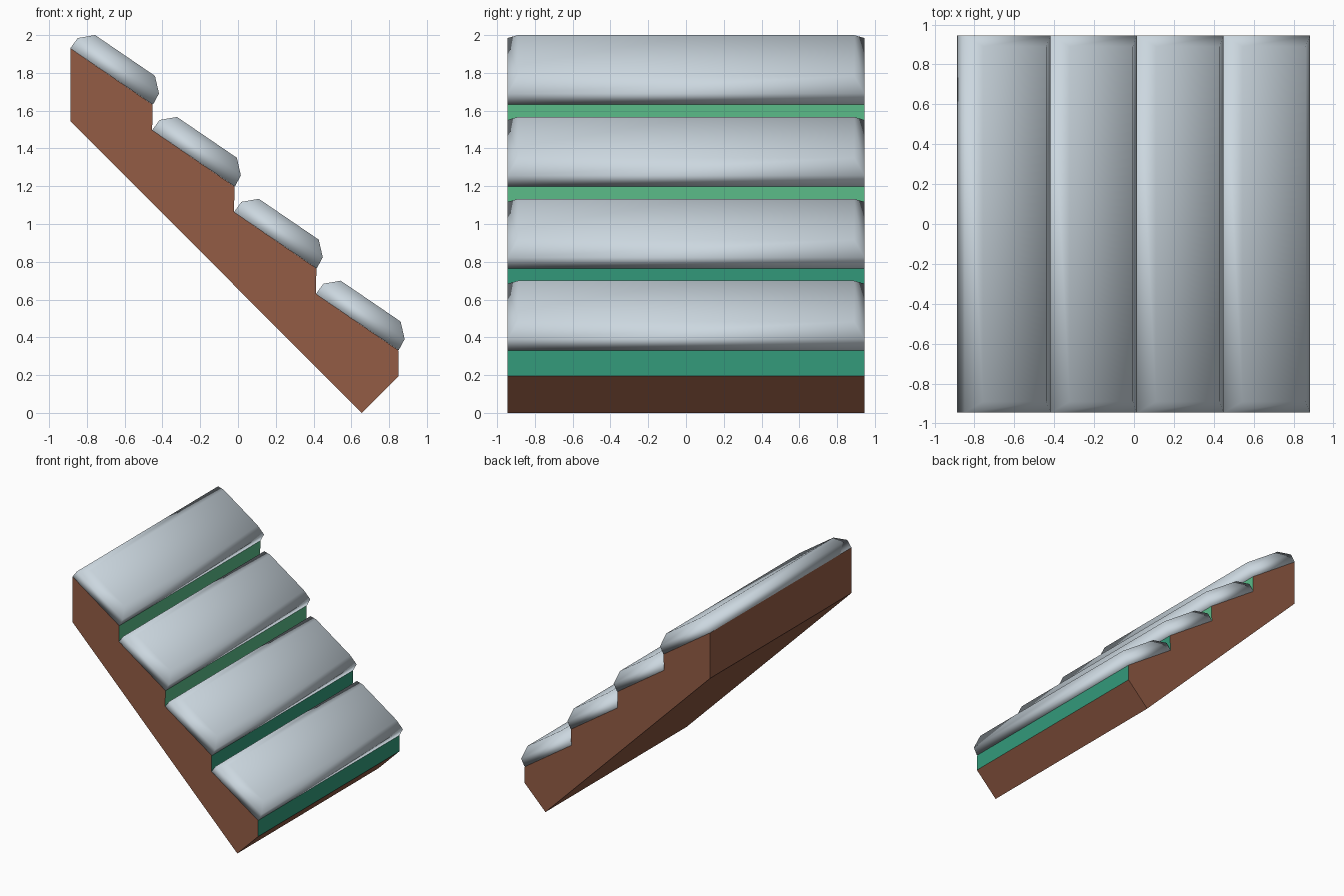
import bpy, bmesh
from mathutils import Vector

if "Cube" in bpy.data.objects:
    bpy.data.objects.remove(bpy.data.objects["Cube"])

HALF_W = 0.945      # half width along y
STEP = 0.4335       # each step moves this far right and down
COUNT = 4


def material(name, rgb):
    m = bpy.data.materials.new(name)
    m.diffuse_color = (*rgb, 1)
    m.use_nodes = True
    m.node_tree.nodes["Principled BSDF"].inputs["Base Color"].default_value = m.diffuse_color
    return m


brown = material("brown", (0.296, 0.107, 0.060))
light_green = material("light green", (0.105, 0.509, 0.254))
dark_green = material("dark green", (0.033, 0.323, 0.195))
grey = material("pale grey", (0.60, 0.68, 0.74))


def finish(bm, name, mats):
    bmesh.ops.recalc_face_normals(bm, faces=bm.faces)
    me = bpy.data.meshes.new(name)
    bm.to_mesh(me)
    bm.free()
    for m in mats:
        me.materials.append(m)
    ob = bpy.data.objects.new(name, me)
    bpy.context.collection.objects.link(ob)
    return ob


# Stair body: sawtooth profile extruded along y, risers coloured green
profile = [(0.655, 0.0), (-0.888, 1.545)]
for i in range(COUNT):
    profile += [(-0.888 + STEP * i, 1.93 - STEP * i),
                (-0.452 + STEP * i, 1.632 - STEP * i)]
profile.append((0.85, 0.195))
bm = bmesh.new()
face = bm.faces.new([bm.verts.new((x, -HALF_W, z)) for x, z in profile])
ext = bmesh.ops.extrude_face_region(bm, geom=[face])
bmesh.ops.translate(bm, vec=(0, 2 * HALF_W, 0),
                    verts=[v for v in ext["geom"] if isinstance(v, bmesh.types.BMVert)])
bmesh.ops.recalc_face_normals(bm, faces=bm.faces)
for f in bm.faces:
    if f.normal.x > 0.95:
        f.material_index = 1 if f.calc_center_median().z > 1 else 2
finish(bm, "stair_body", [brown, light_green, dark_green])

# Padded treads: three stacked rectangles, the top one inset, smooth shaded
along = Vector((0.826, 0, -0.563))
up = Vector((0.563, 0, 0.826))
rings = [(0.0, 0.0, 0.530, HALF_W), (0.067, 0.002, 0.523, HALF_W),
         (0.132, 0.069, 0.453, 0.89)]     # height, start, end, half width
for i in range(COUNT):
    base = Vector((-0.888 + STEP * i, 0, 1.93 - STEP * i))
    bm = bmesh.new()
    loops = []
    for h, s, e, w in rings:
        loops.append([bm.verts.new(base + up * h + along * a + Vector((0, y, 0)))
                      for a, y in ((s, -w), (e, -w), (e, w), (s, w))])
    for lo, hi in zip(loops, loops[1:]):
        for k in range(4):
            n = (k + 1) % 4
            bm.faces.new((lo[k], lo[n], hi[n], hi[k]))
    bm.faces.new(loops[-1])
    bm.faces.new(loops[0][::-1])
    for f in bm.faces:
        f.smooth = True
    finish(bm, f"tread_pad_{i + 1}", [grey])
